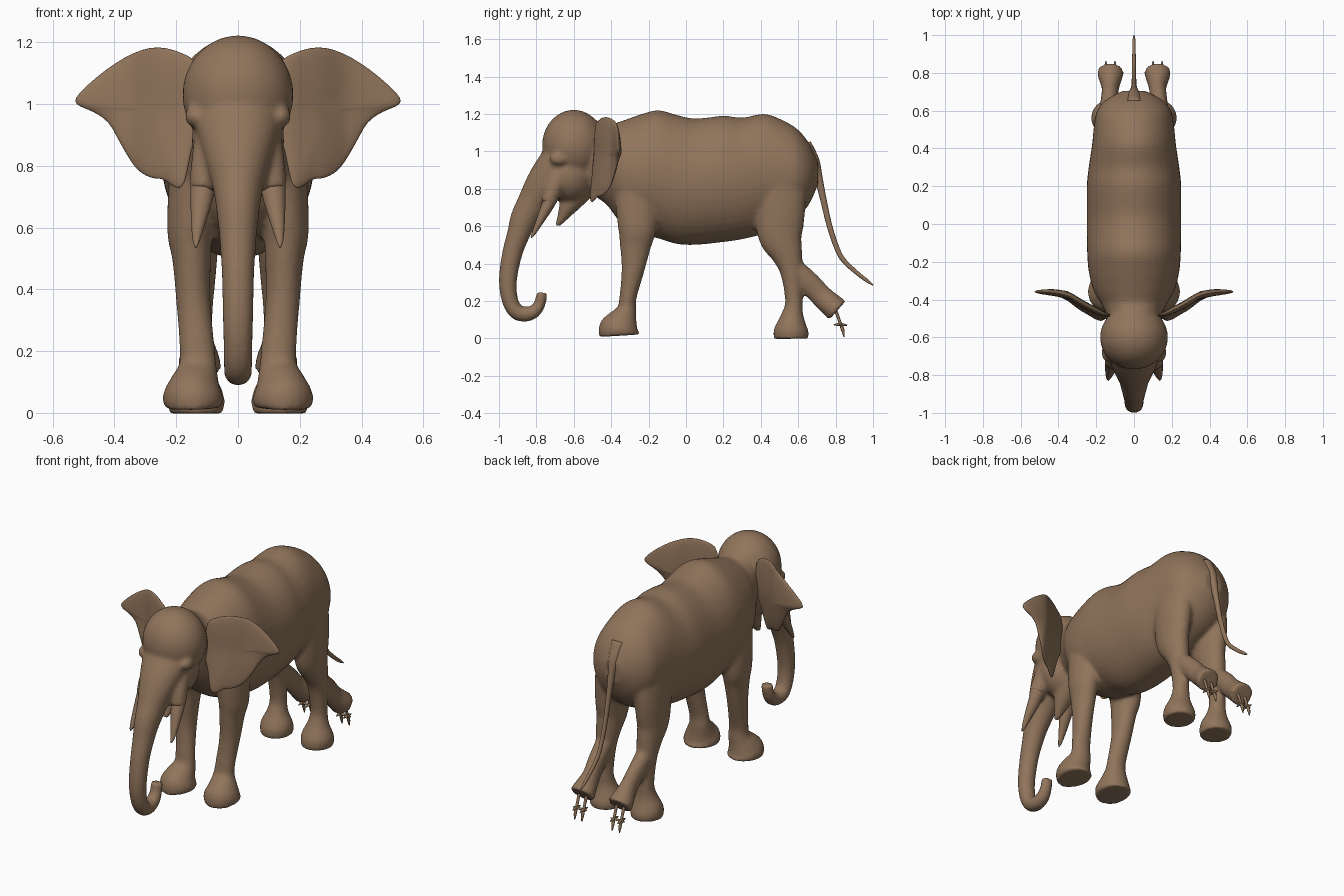
import bpy, bmesh, math
from mathutils import Vector, Matrix

skin = bpy.data.materials.new("brown_skin")
skin.diffuse_color = (0.28, 0.175, 0.105, 1)


def catmull(a, b, c, d, t):
    return [0.5 * (2 * q + (r - p) * t + (2 * p - 5 * q + 4 * r - s) * t * t
                   + (3 * q - p - 3 * r + s) * t ** 3) for p, q, r, s in zip(a, b, c, d)]


def refine(pts, n=4, closed=False):
    out, m = [], len(pts)
    for i in range(m if closed else m - 1):
        get = (lambda k: pts[k % m]) if closed else (lambda k: pts[min(max(k, 0), m - 1)])
        out += [catmull(get(i - 1), get(i), get(i + 1), get(i + 2), j / n) for j in range(n)]
    return out if closed else out + [list(pts[-1])]


def skin_rings(bm, rings):
    vr = [[bm.verts.new(p) for p in r] for r in rings]
    n = len(vr[0])
    for a, b in zip(vr, vr[1:]):
        for i in range(n):
            bm.faces.new((a[i], a[(i + 1) % n], b[(i + 1) % n], b[i]))
    bm.faces.new(vr[0])
    bm.faces.new(vr[-1])


def tube(bm, stations, axis=None, n=24, sub=4):
    """Loft ellipses along stations of (x, y, z, half width, half depth)."""
    st = refine(stations, sub)
    pos = [Vector(s[:3]) for s in st]
    rings = []
    for i, s in enumerate(st):
        t = Vector(axis) if axis else (pos[min(i + 1, len(st) - 1)] - pos[max(i - 1, 0)]).normalized()
        u = Vector((1, 0, 0))
        u = (u - t * u.dot(t)).normalized()
        v = t.cross(u)
        rings.append([pos[i] + u * s[3] * math.cos(a) + v * s[4] * math.sin(a)
                      for a in (2 * math.pi * k / n for k in range(n))])
    skin_rings(bm, rings)


def ball(bm, centre, radii):
    bmesh.ops.create_uvsphere(bm, u_segments=32, v_segments=20, radius=1,
                              matrix=Matrix.Translation(centre) @ Matrix.Diagonal((*radii, 1)))


def finish(bm, name):
    bmesh.ops.recalc_face_normals(bm, faces=bm.faces)
    me = bpy.data.meshes.new(name)
    bm.to_mesh(me)
    bm.free()
    ob = bpy.data.objects.new(name, me)
    bpy.context.collection.objects.link(ob)
    me.materials.append(skin)
    me.shade_smooth()
    return ob


# Torso: y, top, bottom, half width
bm = bmesh.new()
torso = [(-.55, 1.17, .80, .12), (-.48, 1.165, .755, .145), (-.42, 1.14, .71, .175),
         (-.35, 1.16, .62, .215), (-.25, 1.195, .56, .24), (-.15, 1.22, .535, .248),
         (-.05, 1.195, .505, .25), (.05, 1.175, .5, .25), (.2, 1.19, .515, .25),
         (.3, 1.18, .53, .24), (.42, 1.2, .56, .222), (.52, 1.165, .6, .212),
         (.6, 1.115, .65, .195), (.66, 1.04, .72, .145), (.705, .95, .82, .06)]
tube(bm, [(0, y, (a + b) / 2, w, (a - b) / 2) for y, a, b, w in torso], axis=(0, 1, 0), n=40)

# Head: cranium, cheeks and lower jaw
ball(bm, (0, -.6, 1.03), (.18, .17, .192))
ball(bm, (0, -.62, .88), (.15, .14, .16))
tube(bm, [(0, -.55, .82, .08, .08), (0, -.62, .72, .06, .055),
          (0, -.66, .65, .035, .03), (0, -.69, .6, .015, .012)])

# Face flowing into the curled trunk
trunk = [(-.62, 1.0, .15, .12), (-.70, .92, .135, .10), (-.76, .83, .11, .095),
         (-.815, .73, .082, .085), (-.865, .64, .068, .075), (-.895, .56, .06, .062),
         (-.93, .45, .053, .054), (-.952, .315, .05, .049), (-.943, .21, .047, .044),
         (-.91, .145, .046, .042), (-.86, .129, .044, .041), (-.81, .145, .04, .036),
         (-.78, .19, .035, .031), (-.77, .245, .034, .03)]
tube(bm, [(0, *s) for s in trunk])

# Legs, rear stumps, tusk sockets and brows on both sides
front_leg = [(.14, -.26, .82, .08, .13), (.155, -.26, .6, .075, .105), (.15, -.27, .5, .063, .085),
             (.145, -.283, .37, .056, .062), (.133, -.31, .22, .057, .046),
             (.13, -.318, .15, .062, .054), (.14, -.342, .09, .083, .088),
             (.145, -.357, .05, .099, .109), (.145, -.357, .015, .092, .107)]
hind_leg = [(.11, .48, .85, .10, .17), (.13, .5, .7, .082, .14), (.135, .505, .55, .072, .12),
            (.135, .54, .45, .064, .085), (.135, .565, .35, .055, .06),
            (.135, .577, .2, .048, .047), (.135, .57, .13, .058, .058),
            (.135, .565, .08, .082, .078), (.135, .562, .04, .092, .094), (.135, .562, -.002, .087, .093)]
stump = [(.135, .56, .39, .05, .055), (.13, .66, .295, .046, .06), (.125, .72, .23, .046, .06),
         (.125, .77, .185, .062, .063), (.125, .81, .15, .073, .068)]
socket = [(.09, -.66, .9, .05, .06), (.105, -.71, .8, .048, .05), (.115, -.735, .72, .042, .04)]
for s in (-1, 1):
    for part in (front_leg, hind_leg, stump, socket):
        tube(bm, [(s * p[0], *p[1:]) for p in part])
    ball(bm, (s * .142, -.68, .96), (.03, .05, .035))

# Fuse the body volumes into one smooth skin
body = finish(bm, "body")
bpy.context.view_layer.objects.active = body
body.select_set(True)
rm = body.modifiers.new("fuse", 'REMESH')
rm.mode = 'VOXEL'
rm.voxel_size = .011
rm.use_smooth_shade = True
sm = body.modifiers.new("soften", 'SMOOTH')
sm.factor = .5
sm.iterations = 7
for m in ("fuse", "soften"):
    bpy.ops.object.modifier_apply(modifier=m)
body.data.shade_smooth()

# Ears: outline in x, z swept back and outward
outline = refine([(.13, 1.12), (.18, 1.165), (.26, 1.185), (.34, 1.165), (.43, 1.11), (.515, 1.035),
                  (.525, 1.0), (.47, .975), (.42, .94), (.38, .87), (.33, .79), (.28, .76),
                  (.24, .755), (.2, .727), (.172, .745), (.15, .85), (.12, .95)], 3, True)
sweep = [(.1, -.49), (.17, -.475), (.27, -.425), (.35, -.375), (.43, -.362), (.6, -.355)]


def ear_y(x, z):
    for (a, p), (b, q) in zip(sweep, sweep[1:]):
        if x <= b:
            return p + (q - p) * (x - a) / (b - a) - .16 * max(0, .98 - z)
    return sweep[-1][1]


for s, side in ((-1, "right"), (1, "left")):
    bm = bmesh.new()
    cx, cz = .29, .98
    rings = []
    for k in range(1, 20):
        a = math.pi * k / 20
        f, d = math.sin(a), -.022 * math.cos(a)
        ring = []
        for x, z in outline:
            px, pz = cx + (x - cx) * f, cz + (z - cz) * f
            ring.append((s * px, ear_y(px, pz) + d, pz))
        rings.append(ring)
    skin_rings(bm, rings)
    ear = finish(bm, side + "_ear")
    sm = ear.modifiers.new("soften", 'SMOOTH')
    sm.iterations = 3

    # Tusk
    bm = bmesh.new()
    tube(bm, [(s * .113, -.715, .76, .04, .036), (s * .117, -.745, .7, .037, .032),
              (s * .128, -.785, .62, .024, .02), (s * .135, -.815, .56, .012, .01),
              (s * .136, -.828, .537, .003, .003)], n=16)
    finish(bm, side + "_tusk")

    # Thin prongs hanging from the rear stump
    bm = bmesh.new()
    for dx in (-.024, .024):
        x = s * .125 + dx
        tube(bm, [(x, .80, .15, .009, .009), (x, .822, .09, .008, .008),
                  (x, .838, .045, .009, .009), (x, .845, .008, .003, .003)], n=8)
        tube(bm, [(x, .79, .072, .003, .003), (x, .825, .075, .009, .009),
                  (x, .862, .07, .003, .003)], n=8)
    xs = s * .125
    rings = [[(xs + dx, .827 + r * math.cos(t), .072 + r * math.sin(t))
              for t in (math.pi * k / 4 for k in range(8))]
             for dx, r in ((-.045, .003), (-.024, .009), (0, .007), (.024, .009), (.045, .003))]
    skin_rings(bm, rings)
    finish(bm, side + "_rear_prongs")

# Tail
bm = bmesh.new()
tube(bm, [(0, .64, 1.04, .04, .03), (0, .685, .95, .032, .028), (0, .708, .86, .02, .022),
          (0, .735, .74, .014, .017), (0, .765, .61, .012, .015), (0, .80, .5, .011, .014),
          (0, .84, .42, .01, .013), (0, .92, .345, .009, .011), (0, .97, .307, .008, .009),
          (0, 1.0, .285, .003, .003)], n=16)
finish(bm, "tail")
